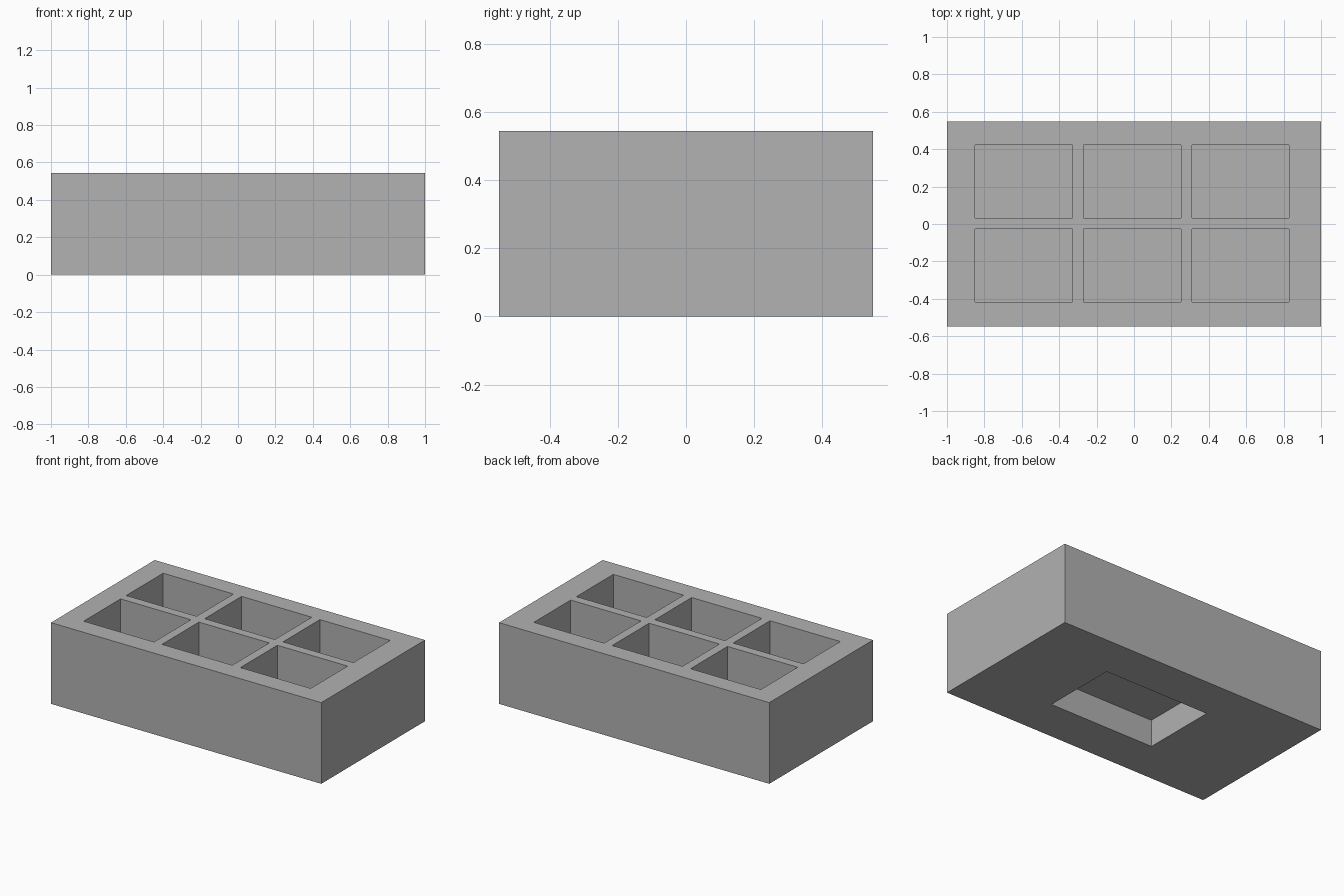
import bpy
import bmesh
from mathutils import Matrix, Vector

cube = bpy.data.objects.get("Cube")
if cube:
    bpy.data.objects.remove(cube, do_unlink=True)

WIDTH, DEPTH, HEIGHT = 2.0, 1.096, 0.543
POCKET_FLOOR = 0.25
RECESS_TOP = 0.18

grey = bpy.data.materials.new("plain grey")
grey.use_nodes = True
colour = (0.445, 0.445, 0.445, 1.0)
grey.diffuse_color = colour
grey.node_tree.nodes["Principled BSDF"].inputs["Base Color"].default_value = colour


def add_box(bm, low, high):
    """Add a box spanning two opposite corners."""
    low, high = Vector(low), Vector(high)
    matrix = Matrix.Translation((low + high) / 2) @ Matrix.Diagonal((*(high - low), 1))
    bmesh.ops.create_cube(bm, size=1, matrix=matrix)


def make_object(name, boxes):
    bm = bmesh.new()
    for low, high in boxes:
        add_box(bm, low, high)
    mesh = bpy.data.meshes.new(name)
    bm.to_mesh(mesh)
    bm.free()
    mesh.materials.append(grey)
    obj = bpy.data.objects.new(name, mesh)
    bpy.context.collection.objects.link(obj)
    return obj


# Solid block
block = make_object("tray_block", [((-WIDTH / 2, -DEPTH / 2, 0),
                                    (WIDTH / 2, DEPTH / 2, HEIGHT))])

# Three by two rectangular pockets, open at the top
cuts = [((x - 0.26, y - 0.195, POCKET_FLOOR), (x + 0.26, y + 0.195, HEIGHT + 0.1))
        for x in (-0.59, -0.01, 0.57) for y in (-0.222, 0.228)]

# Shallow rectangular recess in the underside
cuts.append(((-0.35, -0.255, -0.1), (0.43, 0.258, RECESS_TOP)))

cutter = make_object("pocket_cutter", cuts)
cutter.hide_render = True

# Cut the pockets and recess, then discard the cutter
cut = block.modifiers.new("pockets", "BOOLEAN")
cut.operation = "DIFFERENCE"
cut.solver = "EXACT"
cut.object = cutter
bpy.context.view_layer.objects.active = block
block.select_set(True)
bpy.ops.object.modifier_apply(modifier=cut.name)
bpy.data.objects.remove(cutter, do_unlink=True)
